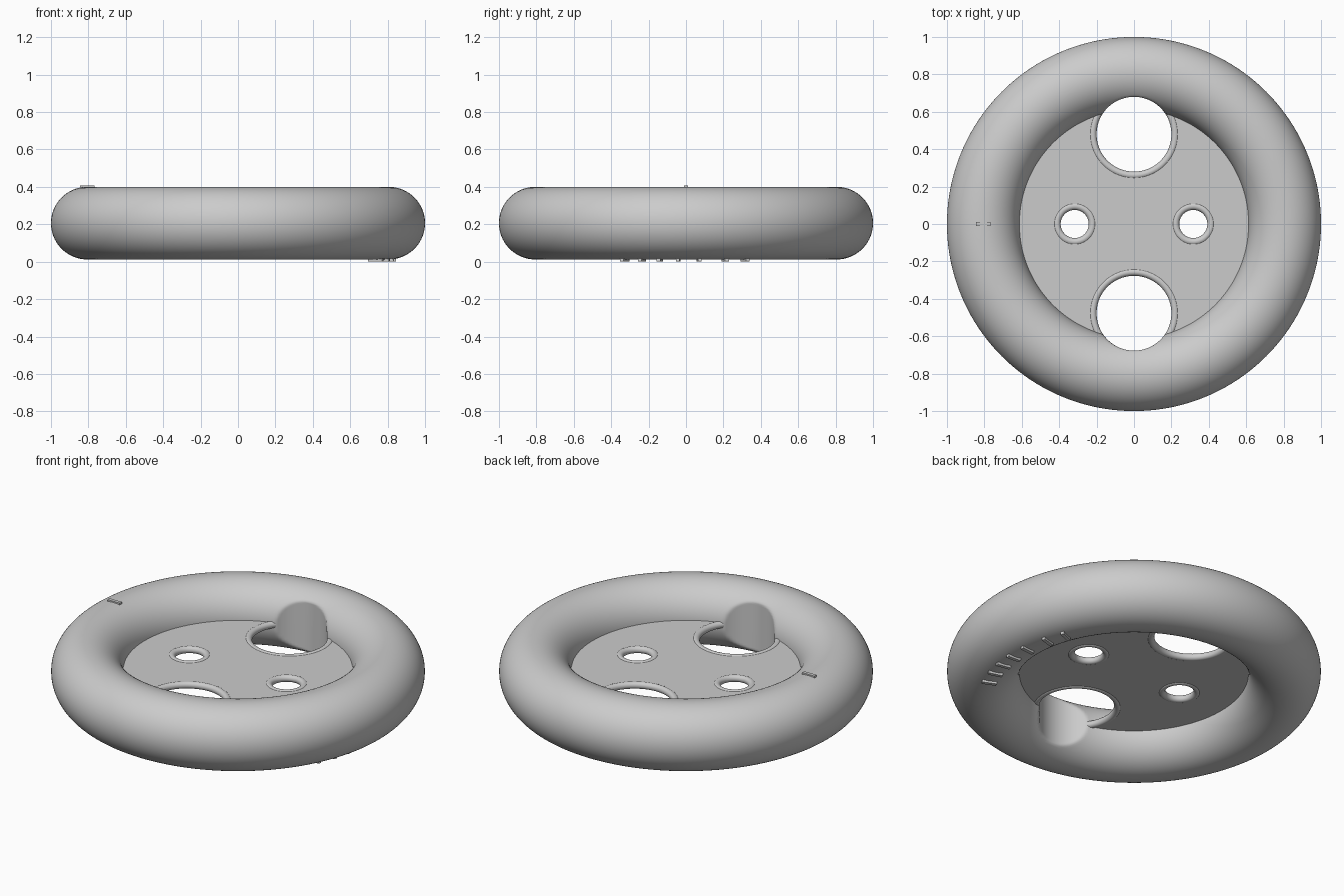
import bpy, bmesh, math
from mathutils import Vector

cube = bpy.data.objects.get("Cube")
if cube:
    bpy.data.objects.remove(cube, do_unlink=True)

MID = 0.206                     # height of the ring's centre plane
MAJOR, MINOR = 0.806, 0.194
# name, x, y, clear radius of each opening
HOLES = [("back_hole", 0, 0.48, 0.2), ("front_hole", 0, -0.477, 0.2),
         ("left_hole", 0.317, 0, 0.075), ("right_hole", -0.317, 0, 0.075)]
BEAD = 0.02

grey = bpy.data.materials.new("plain grey")
grey.use_nodes = True
grey.diffuse_color = (0.6, 0.6, 0.6, 1)
grey.node_tree.nodes["Principled BSDF"].inputs["Base Color"].default_value = (0.6, 0.6, 0.6, 1)


def finish(obj, name, angle=60):
    obj.name = obj.data.name = name
    obj.data.materials.append(grey)
    bpy.ops.object.select_all(action='DESELECT')
    obj.select_set(True)
    bpy.context.view_layer.objects.active = obj
    bpy.ops.object.shade_smooth_by_angle(angle=math.radians(angle))
    return obj


def torus(name, x, y, major, minor, seg, sides):
    bpy.ops.mesh.primitive_torus_add(location=(x, y, MID), major_radius=major, minor_radius=minor,
                                     major_segments=seg, minor_segments=sides)
    return finish(bpy.context.object, name)


def cylinder(name, x, y, radius, depth, seg):
    bpy.ops.mesh.primitive_cylinder_add(location=(x, y, MID), radius=radius, depth=depth, vertices=seg)
    bpy.context.object.name = name
    return bpy.context.object


# Fat outer ring, its inner side pushed back around the two large openings
ring = torus("outer_ring", 0, 0, MAJOR, MINOR, 288, 96)
for _, hx, hy, r in HOLES[:2]:
    for v in ring.data.vertices:
        off = Vector((v.co.x - hx, v.co.y - hy))
        if off.length < r:
            off = off.normalized() * r
            v.co.x, v.co.y = hx + off.x, hy + off.y
ring.data.update()

# Thin web disc with four openings
disc = cylinder("web_disc", 0, 0, 0.63, 0.03, 128)
for name, x, y, r in HOLES:
    cutter = cylinder(name + "_cutter", x, y, r + BEAD * 0.8, 0.2, 64)
    cutter.hide_render = True
    cutter.hide_set(True)
    cut = disc.modifiers.new(name, 'BOOLEAN')
    cut.operation, cut.solver, cut.object = 'DIFFERENCE', 'EXACT', cutter
# Bake the cuts, then drop the cutters
bpy.context.view_layer.update()
graph = bpy.context.evaluated_depsgraph_get()
disc.data = bpy.data.meshes.new_from_object(disc.evaluated_get(graph))
disc.modifiers.clear()
for name, *_ in HOLES:
    bpy.data.objects.remove(bpy.data.objects[name + "_cutter"], do_unlink=True)
disc.data.materials.clear()
finish(disc, "web_disc", 30)

# Rounded bead around each opening; large beads stop where they enter the ring
for name, x, y, r in HOLES:
    bead = torus(name + "_bead", x, y, r + BEAD, BEAD, 96, 20)
    if r > 0.1:
        bm = bmesh.new()
        bm.from_mesh(bead.data)
        hidden = [f for f in bm.faces
                  if (f.calc_center_median().xy + Vector((x, y))).length > 0.65]
        bmesh.ops.delete(bm, geom=hidden, context='FACES')
        bm.to_mesh(bead.data)
        bm.free()


# Low plain raised marks on the ring
def mark(name, angle, top, height):
    a = math.radians(angle)
    z = MID + (MINOR + height / 2 - 0.01) * (1 if top else -1)
    bpy.ops.mesh.primitive_cube_add(size=1, rotation=(0, 0, a),
                                    location=(MAJOR * math.cos(a), MAJOR * math.sin(a), z))
    obj = bpy.context.object
    obj.scale = (0.08, 0.02, height)
    finish(obj, name, 30)


for i, angle in enumerate((-24, -17, -10, -3, 5, 15, 23)):
    mark(f"underside_mark_{i + 1}", angle, False, 0.022)
mark("top_mark", 180, True, 0.017)
